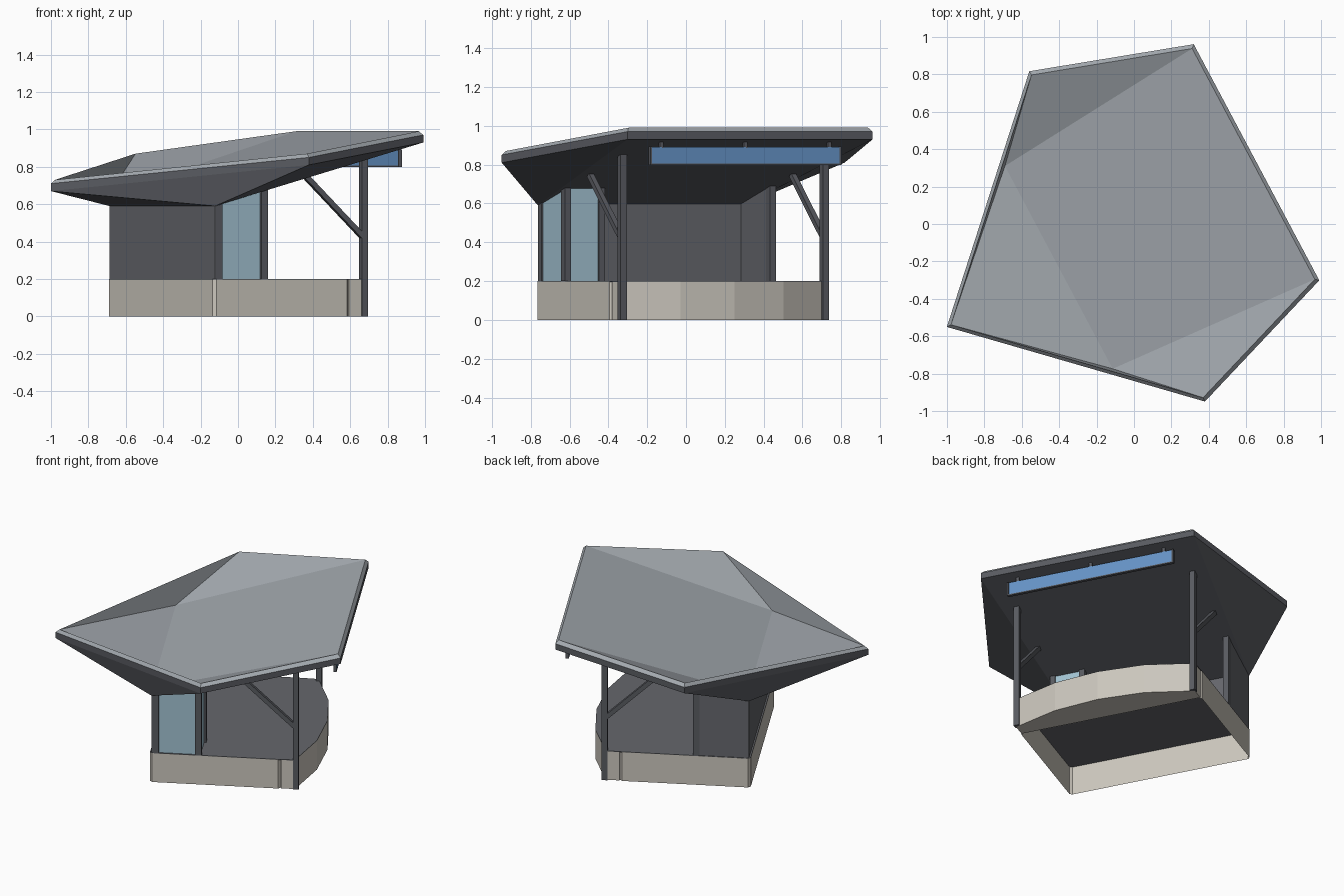
import bpy, bmesh
from math import radians, hypot
from mathutils import Matrix

if "Cube" in bpy.data.objects:
    bpy.data.objects.remove(bpy.data.objects["Cube"])

# The pavilion is mirror-symmetric about a local X axis, turned 28 degrees in plan.
# Local origin: middle of the high eave.  Local +X: out through the open side.
PLACE = Matrix.Translation((0.655, 0.33, 0)) @ Matrix.Rotation(radians(28), 4, 'Z')


def material(name, rgb):
    m = bpy.data.materials.new(name)
    m.diffuse_color = (*rgb, 1)
    m.use_nodes = True
    m.node_tree.nodes["Principled BSDF"].inputs["Base Color"].default_value = m.diffuse_color
    return m


DARK = material("dark_metal", (0.10, 0.105, 0.12))
WALL = material("dark_cladding", (0.13, 0.135, 0.15))
SHEET = material("roof_sheet", (0.36, 0.39, 0.42))
STONE = material("pale_plinth", (0.60, 0.57, 0.51))
GLASS = material("window_glass", (0.36, 0.54, 0.64))
BLUE = material("blue_panel", (0.13, 0.29, 0.56))


def make(name, verts, faces, mats, face_mats=None):
    me = bpy.data.meshes.new(name)
    me.from_pydata(verts, [], faces)
    for m in mats:
        me.materials.append(m)
    if face_mats:
        for p, i in zip(me.polygons, face_mats):
            p.material_index = i
    bm = bmesh.new()
    bm.from_mesh(me)
    bmesh.ops.recalc_face_normals(bm, faces=bm.faces)
    bm.to_mesh(me)
    bm.free()
    ob = bpy.data.objects.new(name, me)
    ob.matrix_world = PLACE
    bpy.context.collection.objects.link(ob)
    return ob


def soffit(x):
    """Height of the main roof underside."""
    return 0.93 + 0.284 * x


def prism(name, pts, z0, z1, mat, bottom=True, top=True):
    """Extrude a plan outline; z1=None runs it up to the sloping soffit."""
    n = len(pts)
    verts = [(x, y, z0) for x, y in pts]
    verts += [(x, y, soffit(x) if z1 is None else z1) for x, y in pts]
    faces = [(i, (i + 1) % n, n + (i + 1) % n, n + i) for i in range(n)]
    if bottom:
        faces.append(tuple(range(n))[::-1])
    if top:
        faces.append(tuple(range(n, 2 * n)))
    return make(name, verts, faces, [mat])


def box(name, x0, x1, y0, y1, z0, z1, mat):
    return prism(name, [(x0, y0), (x1, y0), (x1, y1), (x0, y1)], z0, z1, mat)


# Roof: five-cornered folded sheet with two low points over the back wall corners
eave = [(0, 0.715, 0.99), (-0.844, 1.0, 0.87), (-1.875, 0, 0.73),
        (-0.844, -1.0, 0.87), (0, -0.715, 0.99)]
CX, INSET = -0.8, 0.977
verts = [(CX + (x - CX) * INSET, y * INSET, z) for x, y, z in eave]
verts += [(x, y, z - 0.02) for x, y, z in eave]
verts += [(x, y, z - 0.06) for x, y, z in eave]
verts += [(-1.197, 0.614, 0.65), (-1.197, -0.614, 0.65),
          (-1.2, 0.6, 0.59), (-1.2, -0.6, 0.59)]


def folded(r, p, q):
    b, a, e, d, c = range(r, r + 5)
    return [(b, a, p), (a, e, p), (e, q, p), (e, d, q), (d, c, q), (b, p, q, c)]


top, under = folded(0, 15, 16), folded(10, 17, 18)
rim = [(r + i, r + (i + 1) % 5, r + 5 + (i + 1) % 5, r + 5 + i)
       for r in (0, 5) for i in range(5)]
make("roof", verts, top + rim + under, [SHEET, DARK],
     [0] * 6 + [0] * 5 + [1] * 5 + [1] * 6)

# Plinth: hollow skirt with chamfered corners, curved deck edge, dark floor
XB, XF, W, C = -1.21, -0.39, 0.605, 0.015
skirt = [(XB, -W + C), (XB + C, -W), (XF - C, -W), (XF, -W + C),
         (XF, W - C), (XF - C, W), (XB + C, W), (XB, W - C)]
prism("plinth_skirt", skirt, 0, 0.198, STONE, bottom=False, top=False)
arc = [(-0.30, -0.6), (-0.20, -0.3), (-0.17, 0), (-0.20, 0.3), (-0.30, 0.6)]
prism("deck_edge", [(XF + 0.001, -0.6)] + arc + [(XF + 0.001, 0.6)], 0, 0.198, STONE)
prism("floor", skirt[:3] + arc + skirt[5:], 0.196, 0.2, WALL)

# Solid walls
box("back_wall", -1.2, -1.17, -0.6, 0.6, 0.2, None, WALL)
box("side_wall", -1.17, -0.89, 0.57, 0.6, 0.2, None, WALL)

# Corner glazing and its frame posts
box("side_window", -1.16, -0.92, -0.595, -0.58, 0.2, None, GLASS)
box("front_window", -0.908, -0.893, -0.58, -0.40, 0.2, None, GLASS)
for name, x, y in (("back_corner_frame", -1.175, -0.585), ("window_corner_frame", -0.905, -0.592),
                   ("window_end_frame", -0.90, -0.395), ("wall_end_frame", -0.87, 0.585)):
    box(name, x - 0.02, x + 0.02, y - 0.018, y + 0.018, 0.2, None, DARK)

# Front posts and diagonal braces
for side, s in (("right", -1), ("left", 1)):
    y = 0.59 * s
    box(side + "_post", -0.313, -0.277, y - 0.018, y + 0.018, 0, None, DARK)
    x0, z0, x1, z1, h = -0.30, 0.425, -0.645, 0.748, 0.014
    L = hypot(x1 - x0, z1 - z0)
    nx, nz = -(z1 - z0) / L * h, (x1 - x0) / L * h
    prof = [(x0 + nx, z0 + nz), (x1 + nx, z1 + nz), (x1 - nx, z1 - nz), (x0 - nx, z0 - nz)]
    v = [(x, y + o, z) for o in (-h, h) for x, z in prof]
    f = [(0, 1, 2, 3), (7, 6, 5, 4)] + [(i, (i + 1) % 4, 4 + (i + 1) % 4, 4 + i) for i in range(4)]
    make(side + "_brace", v, f, [DARK])

# Hanging blue panel under the high eave
box("hanging_panel", -0.063, -0.047, -0.55, 0.55, 0.805, 0.89, BLUE)
box("panel_bottom_rail", -0.065, -0.045, -0.55, 0.55, 0.798, 0.806, DARK)
for i, y in enumerate((-0.49, 0, 0.49)):
    box(f"panel_hanger_{i + 1}", -0.063, -0.047, y - 0.01, y + 0.01, 0.885, None, DARK)
for i, y in enumerate((-0.552, 0.552)):
    box(f"panel_end_cap_{i + 1}", -0.065, -0.045, y - 0.005, y + 0.005, 0.798, 0.892, DARK)
